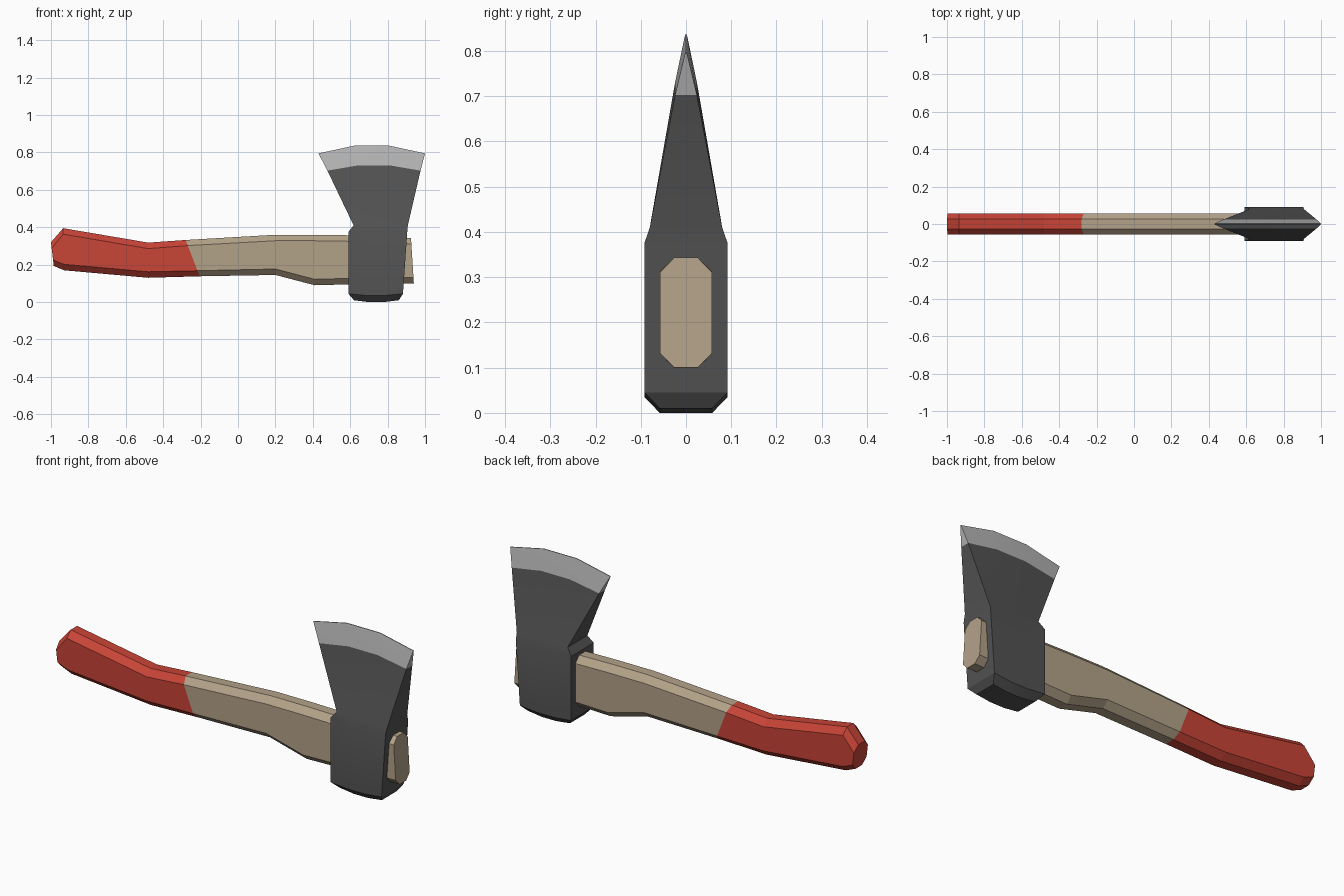
import bpy
import bmesh
import math

cube = bpy.data.objects.get("Cube")
if cube:
    bpy.data.objects.remove(cube, do_unlink=True)


def material(name, color):
    mat = bpy.data.materials.new(name)
    mat.use_nodes = True
    mat.diffuse_color = (*color, 1)
    mat.node_tree.nodes["Principled BSDF"].inputs["Base Color"].default_value = (*color, 1)
    return mat


red = material("red_grip", (0.58, 0.058, 0.038))
wood = material("pale_wood", (0.45, 0.36, 0.25))
steel = material("dark_steel", (0.085, 0.085, 0.085))
edge = material("bare_edge", (0.46, 0.46, 0.46))


def loft(name, rings, mats, second_from):
    """Bridge eight-point rings; spans from second_from on get the second material."""
    bm = bmesh.new()
    rows = [[bm.verts.new(p) for p in ring] for ring in rings]
    for s, (a, b) in enumerate(zip(rows, rows[1:])):
        for i in range(8):
            j = (i + 1) % 8
            face = bm.faces.new((a[i], a[j], b[j], b[i]))
            face.material_index = int(s >= second_from)
    # End caps made of three strips
    for row, index in ((rows[0], 0), (rows[-1], 1)):
        for i in range(3):
            face = bm.faces.new((row[i], row[i + 1], row[6 - i], row[7 - i]))
            face.material_index = index
    bmesh.ops.recalc_face_normals(bm, faces=bm.faces)
    mesh = bpy.data.meshes.new(name)
    bm.to_mesh(mesh)
    bm.free()
    for mat in mats:
        mesh.materials.append(mat)
    obj = bpy.data.objects.new(name, mesh)
    bpy.context.collection.objects.link(obj)
    return obj


def handle_ring(xt, zt, xb, zb):
    """Chamfered rectangle between a top point and a bottom point."""
    wide, narrow = 0.057, 0.026
    t = 0.032 / math.hypot(xt - xb, zt - zb)
    half = [(0, narrow), (t, wide), (1 - t, wide), (1, narrow)]
    outline = [(f, -y) for f, y in half] + [(f, y) for f, y in reversed(half)]
    return [(xt + (xb - xt) * f, y, zt + (zb - zt) * f) for f, y in outline]


# Handle: top x, top z, bottom x, bottom z at each station
stations = [
    (-1.0, 0.32, -0.985, 0.193),
    (-0.935, 0.395, -0.93, 0.17),
    (-0.48, 0.318, -0.48, 0.13),
    (-0.28, 0.332, -0.205, 0.138),
    (0.2, 0.36, 0.2, 0.145),
    (0.41, 0.36, 0.41, 0.09),
    (0.6, 0.357, 0.6, 0.095),
    (0.925, 0.343, 0.94, 0.10),
]
loft("handle", [handle_ring(*s) for s in stations], (red, wood), 3)


def head_ring(left, right, z_side, z_mid, y):
    """Slightly bowed row across the head, front then back."""
    cols = [(left + (right - left) * i / 3, z_mid if i in (1, 2) else z_side)
            for i in range(4)]
    return [(x, -y, z) for x, z in cols] + [(x, y, z) for x, z in reversed(cols)]


# Head: left x, right x, outer z, middle z, half thickness, from poll to edge
levels = [
    (0.62, 0.86, 0.01, 0.0, 0.058),
    (0.59, 0.882, 0.045, 0.035, 0.092),
    (0.59, 0.905, 0.375, 0.375, 0.092),
    (0.618, 0.908, 0.41, 0.41, 0.08),
    (0.478, 0.976, 0.703, 0.731, 0.024),
    (0.43, 1.0, 0.795, 0.836, 0.002),
]
head = loft("axe_head", [head_ring(*v) for v in levels], (steel, edge), 4)

# Soft bends on the head, crisp bevels
bpy.ops.object.select_all(action="DESELECT")
head.select_set(True)
bpy.context.view_layer.objects.active = head
bpy.ops.object.shade_smooth_by_angle(angle=math.radians(25))
